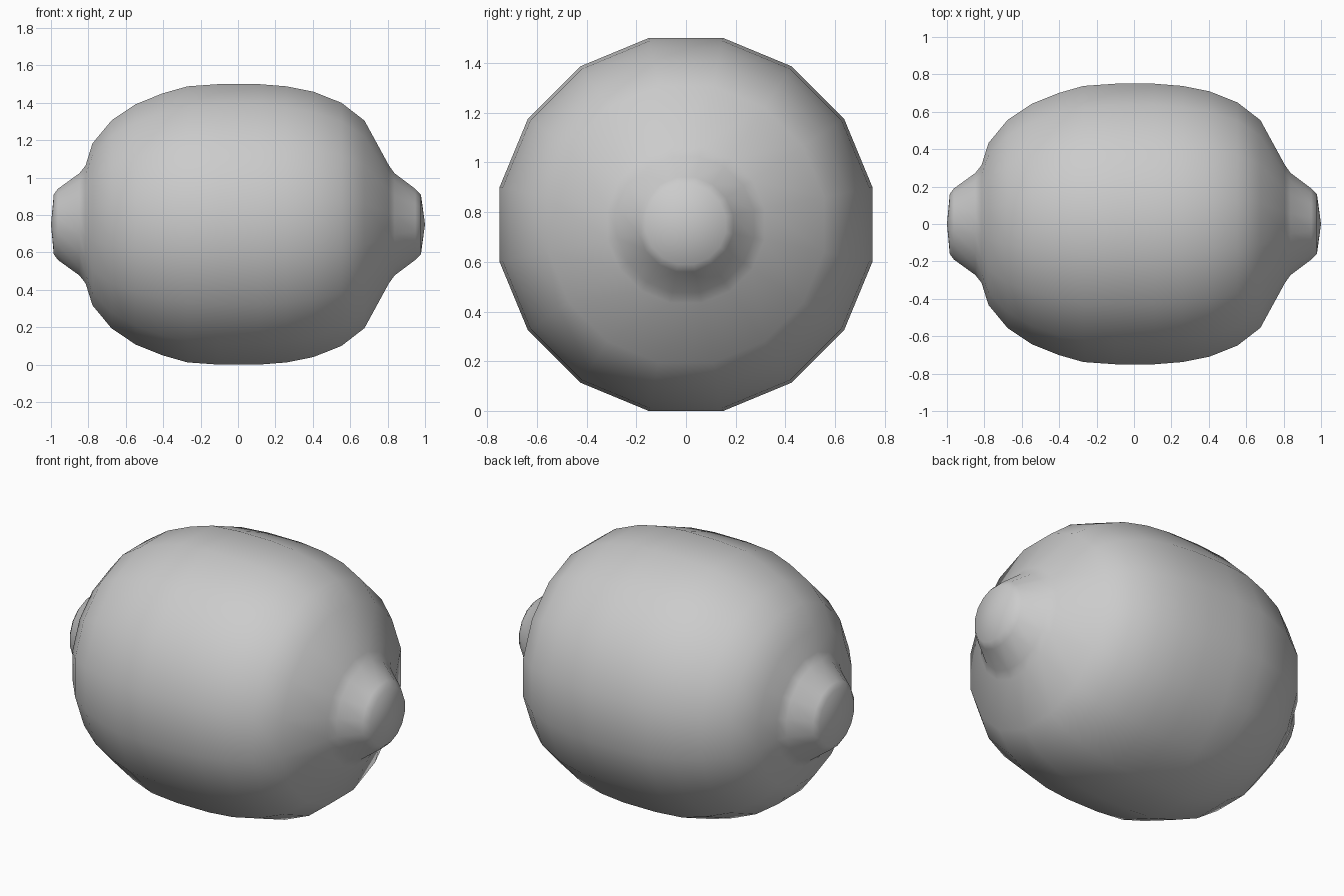
import bpy, bmesh, math

if "Cube" in bpy.data.objects:
    bpy.data.objects.remove(bpy.data.objects["Cube"])

SIDES = 16
STEP = 2 * math.pi / SIDES
FLAT = math.cos(STEP / 2)  # silhouette radius -> corner radius

# Lemon outline: (x along the axis, silhouette radius)
profile = [(-0.985, .16), (-0.963, .19), (-0.848, .273), (-0.815, .315),
           (-0.778, .433), (-0.676, .556), (-0.548, .642), (-0.404, .70),
           (-0.27, .738), (-0.1, .75), (0.11, .75), (0.26, .738),
           (0.404, .709), (0.553, .65), (0.676, .555), (0.807, .315),
           (0.837, .273), (0.948, .19), (0.978, .16)]

bm = bmesh.new()

# Rings around the x axis
rings = []
for x, r in profile:
    rings.append([bm.verts.new((x, r / FLAT * math.cos((i + .5) * STEP),
                                0.75 + r / FLAT * math.sin((i + .5) * STEP)))
                  for i in range(SIDES)])

# Skin
for a, b in zip(rings, rings[1:]):
    for i in range(SIDES):
        j = (i + 1) % SIDES
        bm.faces.new((a[i], a[j], b[j], b[i]))

# Slightly domed tips
for x, ring in ((-1.0, rings[0]), (1.0, rings[-1])):
    tip = bm.verts.new((x, 0, 0.75))
    for i in range(SIDES):
        bm.faces.new((tip, ring[i], ring[(i + 1) % SIDES]))

bmesh.ops.recalc_face_normals(bm, faces=bm.faces)
mesh = bpy.data.meshes.new("lemon")
bm.to_mesh(mesh)
bm.free()
for p in mesh.polygons:
    p.use_smooth = True
lemon = bpy.data.objects.new("lemon", mesh)
bpy.context.collection.objects.link(lemon)
